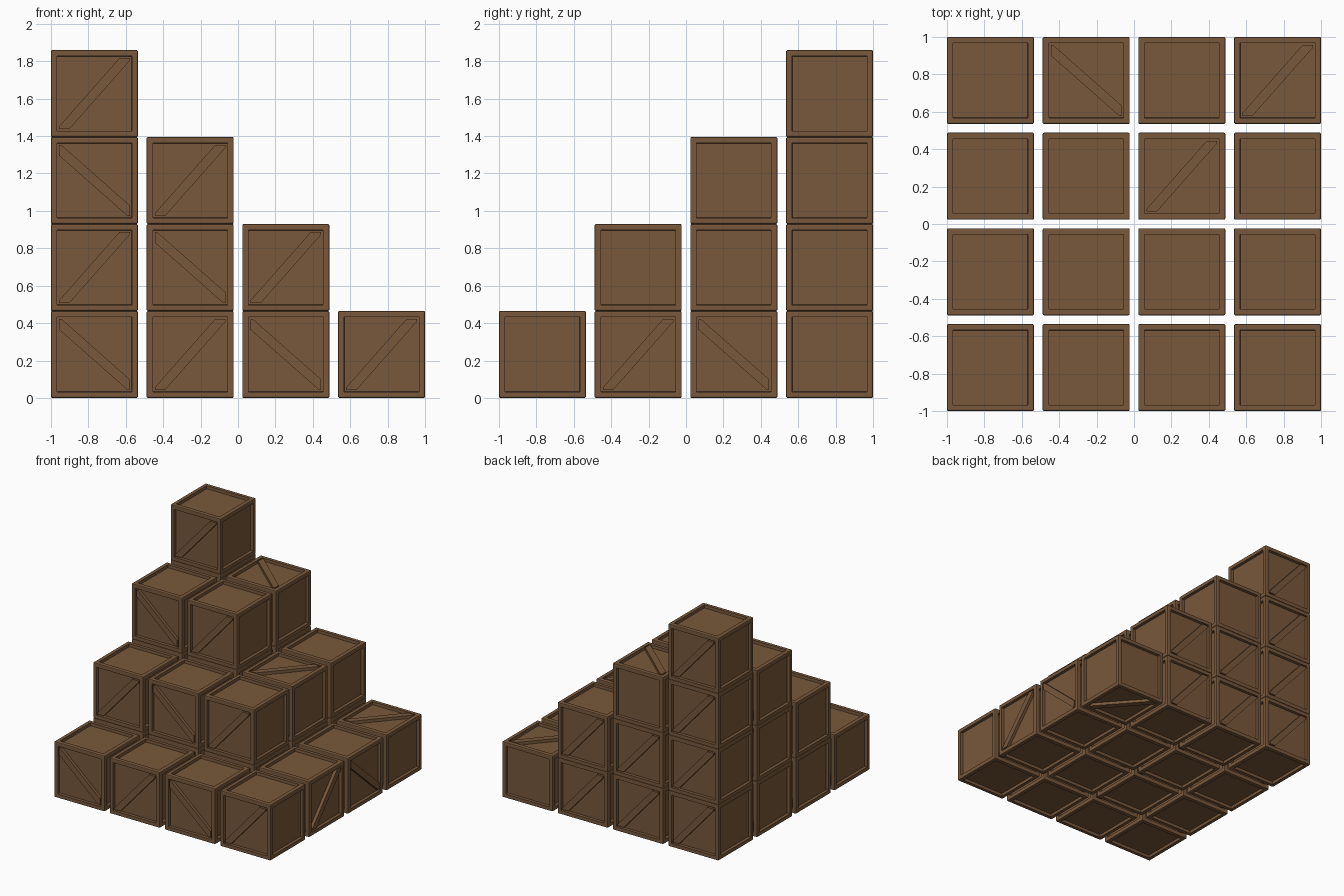
import bpy, bmesh, math
from mathutils import Matrix, Vector

if "Cube" in bpy.data.objects:
    bpy.data.objects.remove(bpy.data.objects["Cube"])

SIZE = 0.465              # crate edge
H = SIZE / 2
PITCH = (2 - SIZE) / 3    # horizontal spacing
BEVEL = 0.007
R = 0.189                 # half width of the recessed panel
DEPTH = 0.025

wood = bpy.data.materials.new("brown wood")
wood.diffuse_color = (0.188, 0.098, 0.044, 1)
wood.use_nodes = True
wood.node_tree.nodes["Principled BSDF"].inputs["Base Color"].default_value = wood.diffuse_color


def add_brace(bm, turn):
    """Diagonal board lying in the front panel, turned to another side."""
    pts = [(-R, -R), (-0.133, -R), (R, 0.176), (R, R), (0.133, R), (-R, -0.176)]
    outer = [bm.verts.new(turn @ Vector((x, -H, z))) for x, z in pts]
    inner = [bm.verts.new(turn @ Vector((x, -H + DEPTH, z))) for x, z in pts]
    bm.faces.new(outer)
    for i in range(6):
        j = (i + 1) % 6
        bm.faces.new((outer[j], outer[i], inner[i], inner[j]))


def crate_mesh():
    bm = bmesh.new()
    bmesh.ops.create_cube(bm, size=SIZE)
    bmesh.ops.bevel(bm, geom=bm.edges[:], offset=BEVEL, segments=2,
                    profile=0.5, affect='EDGES')
    # frame and recessed panel on all six sides
    sides = [f for f in bm.faces if f.calc_area() > 0.1]
    bmesh.ops.inset_individual(bm, faces=sides, thickness=H - BEVEL - R)
    bmesh.ops.inset_individual(bm, faces=sides, thickness=0.001, depth=-DEPTH)
    # braces on the front and back
    add_brace(bm, Matrix.Identity(3))
    add_brace(bm, Matrix.Rotation(math.pi, 3, 'Z'))
    me = bpy.data.meshes.new("crate")
    bm.to_mesh(me)
    bm.free()
    me.materials.append(wood)
    return me


mesh = crate_mesh()
Q = math.pi / 2
FLIP = Matrix.Rotation(Q, 4, 'Y')       # brace leans the other way
SIDE = Matrix.Rotation(Q, 4, 'Z')       # brace faces right
UP = Matrix.Rotation(-Q, 4, 'X')        # brace faces up

# crates lying differently from the rest: (column, row, layer)
special = {
    (3, 1, 0): SIDE,
    (3, 2, 0): SIDE @ FLIP,
    (3, 3, 0): UP,
    (2, 2, 1): UP,
    (1, 3, 2): UP @ FLIP,
}

# stepped stack rising to the back left corner
for k in range(4):
    for i in range(4 - k):
        for j in range(k, 4):
            turn = Matrix.Identity(4)
            if (i + k) % 2 == 0 and j < 3:
                turn = FLIP
            turn = special.get((i, j, k), turn)
            ob = bpy.data.objects.new(f"crate_layer{k + 1}_{i + 1}_{j + 1}", mesh)
            bpy.context.collection.objects.link(ob)
            place = Vector((-1 + H + i * PITCH, -1 + H + j * PITCH, H + k * SIZE))
            ob.matrix_world = Matrix.Translation(place) @ turn
